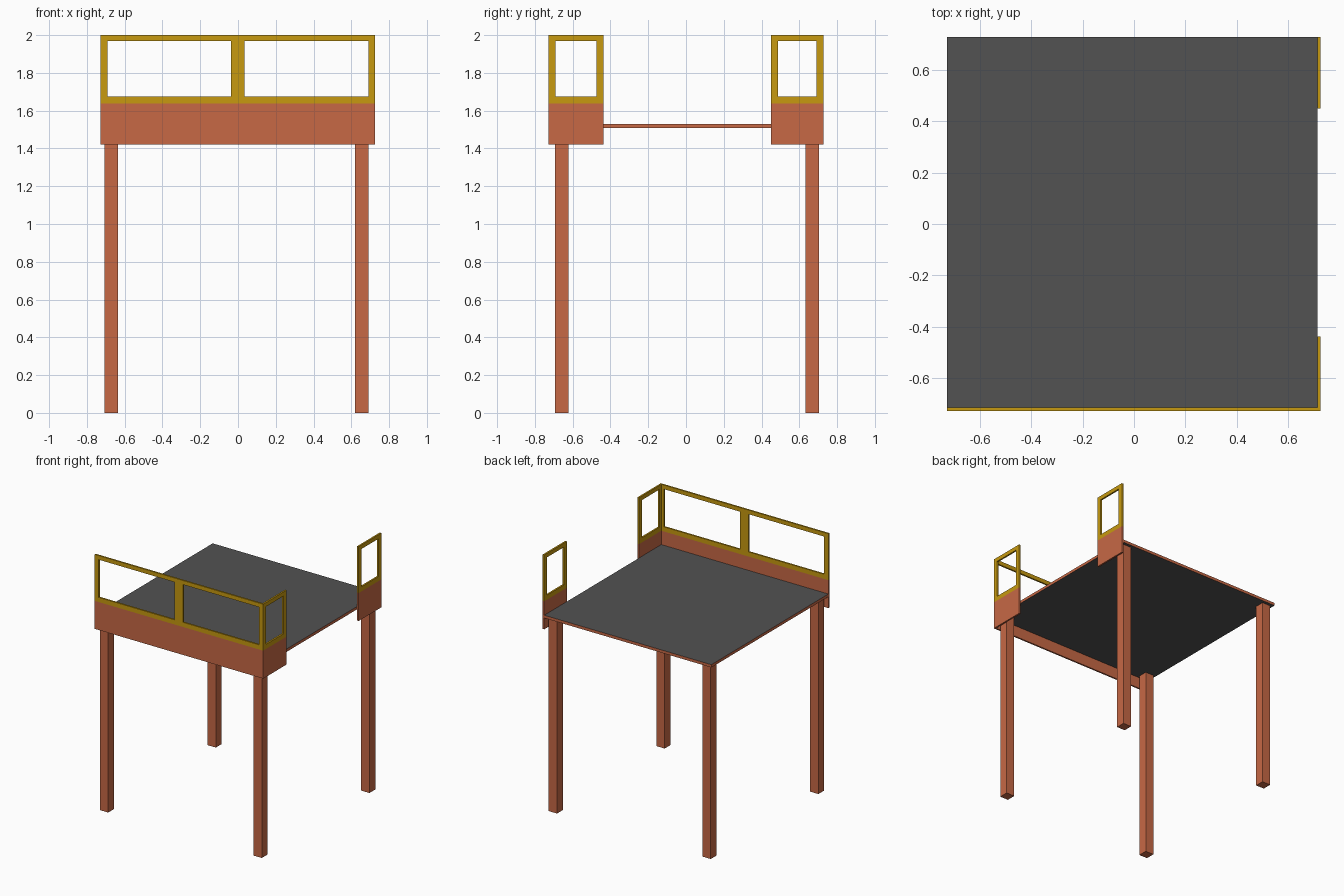
import bpy
import bmesh
from mathutils import Matrix, Vector

cube = bpy.data.objects.get("Cube")
if cube:
    bpy.data.objects.remove(cube, do_unlink=True)


def make_material(name, rgb):
    mat = bpy.data.materials.new(name)
    mat.use_nodes = True
    mat.diffuse_color = (*rgb, 1)
    mat.node_tree.nodes["Principled BSDF"].inputs["Base Color"].default_value = (*rgb, 1)
    return mat


terracotta = make_material("terracotta", (0.57, 0.14, 0.06))
yellow = make_material("rail yellow", (0.57, 0.32, 0.005))
grey = make_material("deck grey", (0.084, 0.084, 0.084))


def make_boxes(name, boxes, *materials):
    """One object made of boxes, each given as (low corner, high corner)."""
    bm = bmesh.new()
    for low, high in boxes:
        low, high = Vector(low), Vector(high)
        place = Matrix.Translation((low + high) / 2) @ Matrix.Diagonal((*(high - low), 1))
        bmesh.ops.create_cube(bm, size=1, matrix=place)
    mesh = bpy.data.meshes.new(name)
    bm.to_mesh(mesh)
    bm.free()
    for mat in materials:
        mesh.materials.append(mat)
    obj = bpy.data.objects.new(name, mesh)
    bpy.context.collection.objects.link(obj)
    return obj


# Overall limits of the platform and its heights
LEFT, FRONT, BACK = 0.726, -0.727, 0.728
DECK_LEFT, DECK_FRONT = 0.713, -0.714
DECK_LOW, DECK_TOP = 1.508, 1.53
SKIRT_LOW, RAIL_LOW, RAIL_TOP = 1.42, 1.638, 2.0
POST = 0.036

# Deck: grey above and below, terracotta round the edge
deck = make_boxes("deck", [((-0.728, DECK_FRONT, DECK_LOW), (DECK_LEFT, BACK, DECK_TOP))],
                  terracotta, grey)
for face in deck.data.polygons:
    face.material_index = int(abs(face.normal.z) > 0.5)

# Four square legs
for side, x in (("right", -0.67), ("left", 0.655)):
    for end, y in (("front", -0.658), ("back", 0.668)):
        make_boxes(f"{end}_{side}_leg",
                   [((x - 0.036, y - 0.036, 0), (x + 0.036, y + 0.036, DECK_LOW))], terracotta)


def make_guard(name, start, end, along_x, middle_post=False):
    """Solid skirt with an open railing frame above it."""
    def box(a, b, low, high):
        if along_x:
            return (a, FRONT, low), (b, DECK_FRONT, high)
        return (DECK_LEFT, a, low), (LEFT, b, high)

    make_boxes(name + "_skirt", [box(start, end, SKIRT_LOW, RAIL_LOW)], terracotta)
    low, high = RAIL_LOW + POST, RAIL_TOP - 0.032
    parts = [box(start, end, RAIL_LOW, low), box(start, end, high, RAIL_TOP),
             box(start, start + POST, low, high), box(end - POST, end, low, high)]
    if middle_post:
        mid = (start + end) / 2
        parts.append(box(mid - POST, mid + POST, low, high))
    make_boxes(name + "_railing", parts, yellow)


# Long guard across the front, short guards at both ends of the left side
make_guard("front", -0.728, LEFT, True, middle_post=True)
make_guard("left_front", DECK_FRONT, -0.438, False)
make_guard("left_back", 0.45, BACK, False)

# The corner upright reads as one post on the outer side
corner = bpy.data.objects["left_front_railing"]
for vert in corner.data.vertices:
    if abs(vert.co.y - (DECK_FRONT + POST)) < 0.001:
        vert.co.y = FRONT + POST
